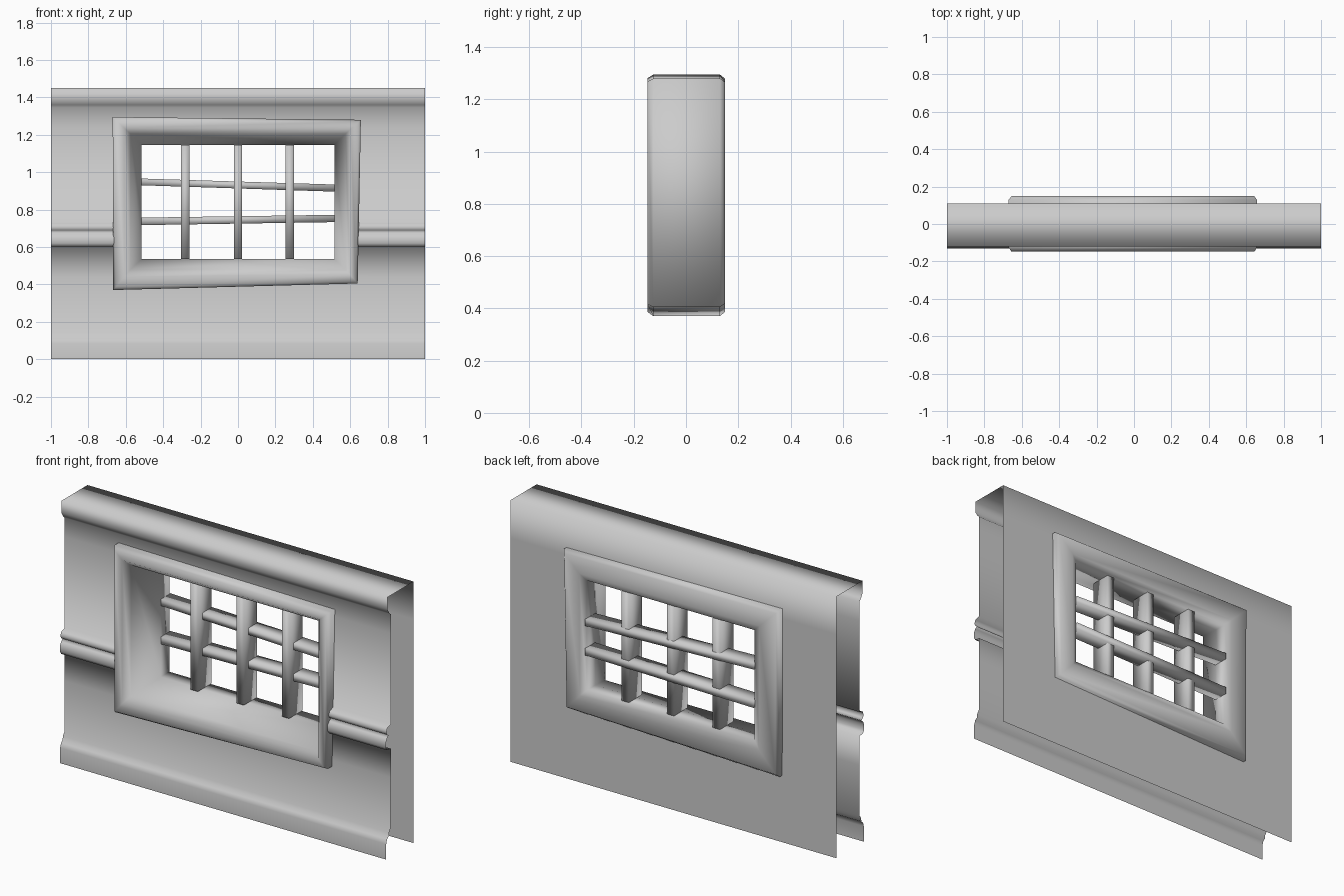
import bpy
from mathutils import Vector

if "Cube" in bpy.data.objects:
    bpy.data.objects.remove(bpy.data.objects["Cube"])


def make(name, verts, faces):
    mesh = bpy.data.meshes.new(name)
    mesh.from_pydata(verts, [], faces)
    mesh.update()
    for p in mesh.polygons:
        p.use_smooth = True
    obj = bpy.data.objects.new(name, mesh)
    bpy.context.collection.objects.link(obj)
    return obj


# Wall: open profile (y, z) from front skirting, over the top, down the back
LOW, HIGH, SIDE = 0.44, 1.24, 0.62
profile = [
    (-0.13, 0), (-0.13, 0.085), (-0.122, 0.11), (-0.108, 0.12), (-0.106, 0.14), (-0.092, 0.16),
    (-0.09, LOW), (-0.09, 0.60),
    (-0.122, 0.603), (-0.132, 0.62), (-0.132, 0.65), (-0.122, 0.67),      # lower bead of rail
    (-0.108, 0.68), (-0.122, 0.69), (-0.128, 0.705), (-0.12, 0.725), (-0.09, 0.735),
    (-0.09, HIGH), (-0.09, 1.345), (-0.105, 1.36), (-0.12, 1.385),        # cornice
    (-0.12, 1.45), (0.11, 1.45), (0.11, HIGH), (0.11, LOW), (0.11, 0),
]
xs = [-1, -SIDE, SIDE, 1]
verts = [(x, y, z) for y, z in profile for x in xs]
faces = []
for i in range(len(profile) - 1):
    mid_z = (profile[i][1] + profile[i + 1][1]) / 2
    for j in range(3):
        if j == 1 and LOW < mid_z < HIGH:
            continue                                   # window opening
        a = i * 4 + j
        faces.append((a, a + 1, a + 5, a + 4))
make("wall", verts, faces)

# Window frame: crooked outer outline blending to a square opening
outer = [(-0.667, 0.37), (0.64, 0.405), (0.657, 1.28), (-0.67, 1.295)]
lip = [(-0.575, 0.48), (0.575, 0.48), (0.575, 1.205), (-0.575, 1.205)]
opening = [(-0.515, 0.535), (0.515, 0.535), (0.515, 1.145), (-0.515, 1.145)]


def ring(a, b, t, y):
    out = []
    for p, q in zip(a, b):
        m = Vector(p).lerp(Vector(q), t)
        out.append((m.x, y, m.y))
    return out


rings = [
    ring(outer, lip, 0, 0.13), ring(outer, lip, 0, -0.125),
    ring(outer, lip, 0.15, -0.147), ring(outer, lip, 0.65, -0.147),
    ring(outer, lip, 1, -0.115),
    ring(opening, lip, 0, 0.06), ring(opening, lip, 0, 0.135),
    ring(outer, opening, 0.75, 0.149), ring(outer, opening, 0.1, 0.149),
]
n = len(rings)
faces = []
for i in range(n):
    for k in range(4):
        a, b = i * 4, ((i + 1) % n) * 4
        faces.append((a + k, a + (k + 1) % 4, b + (k + 1) % 4, b + k))
make("window_frame", [v for r in rings for v in r], faces)


# Window bars: boxes given by left and right end rectangles
def bar(name, x0, x1, y0, y1, left, right):
    v = [(x, y, z) for x, (zl, zh) in ((x0, left), (x1, right))
         for y, z in ((y0, zl), (y1, zl), (y1, zh), (y0, zh))]
    f = [(k, 4 + k, 4 + (k + 1) % 4, (k + 1) % 4) for k in range(4)]
    f = [tuple(reversed(q)) for q in f] + [(3, 2, 1, 0), (4, 5, 6, 7)]
    return make(name, v, [tuple(reversed(q)) for q in f[:4]] + f[4:])


for x in (-0.282, 0, 0.277):
    bar("vertical_bar", x - 0.022, x + 0.022, 0.02, 0.137, (0.537, 1.145), (0.537, 1.145))
bar("upper_crossbar", -0.517, 0.517, 0.06, 0.145, (0.93, 0.966), (0.896, 0.934))
bar("lower_crossbar", -0.517, 0.517, 0.06, 0.145, (0.717, 0.757), (0.733, 0.772))

# Consistent outward normals on the closed parts
import bmesh
for obj in bpy.context.collection.objects:
    if obj.name != "wall":
        bm = bmesh.new()
        bm.from_mesh(obj.data)
        bmesh.ops.recalc_face_normals(bm, faces=bm.faces)
        bm.to_mesh(obj.data)
        bm.free()
